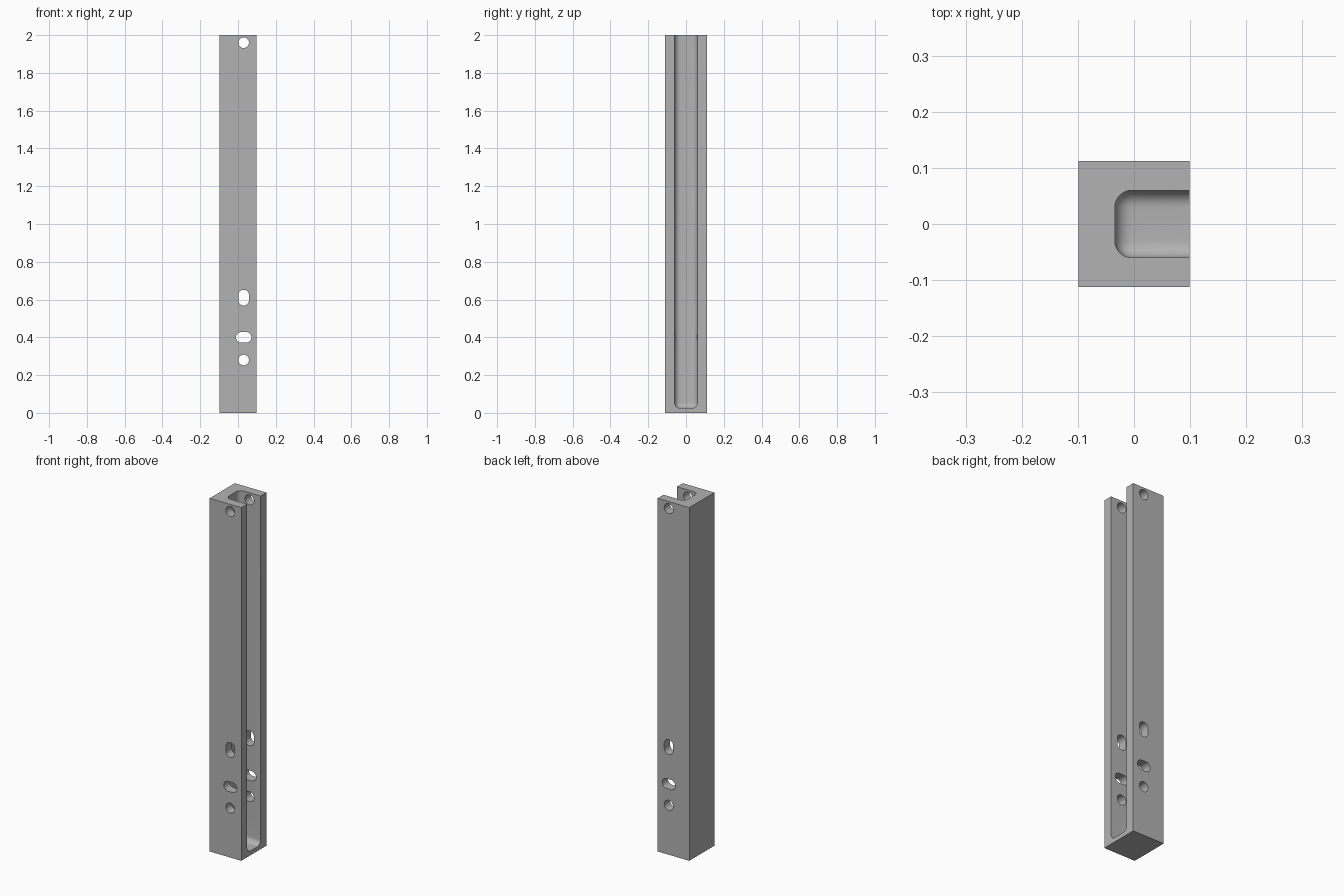
import bpy, bmesh, math
from mathutils import Vector

cube = bpy.data.objects.get("Cube")
if cube:
    bpy.data.objects.remove(cube, do_unlink=True)

WIDTH, DEPTH, HEIGHT = 0.198, 0.224, 2.0
HOLE_X, HOLE_R = 0.03, 0.028

steel = bpy.data.materials.new("plain grey")
steel.use_nodes = True
GREY = (0.45, 0.45, 0.45, 1)
steel.diffuse_color = GREY
steel.node_tree.nodes["Principled BSDF"].inputs["Base Color"].default_value = GREY


def finish(bm, name):
    bmesh.ops.recalc_face_normals(bm, faces=bm.faces)
    mesh = bpy.data.meshes.new(name)
    bm.to_mesh(mesh)
    bm.free()
    mesh.materials.append(steel)
    obj = bpy.data.objects.new(name, mesh)
    bpy.context.collection.objects.link(obj)
    return obj


def box(name, low, high, radius=0):
    """Box between two corners, with optional rounded edges."""
    bm = bmesh.new()
    bmesh.ops.create_cube(bm, size=1)
    low, high = Vector(low), Vector(high)
    for v in bm.verts:
        v.co = (low + high) / 2 + v.co * (high - low)
    if radius:
        bmesh.ops.bevel(bm, geom=bm.edges[:], offset=radius, segments=8,
                        profile=0.5, affect='EDGES')
    return finish(bm, name)


def slot(name, z, half_x=0, half_z=0, steps=32):
    """Round or elongated prism running front to back."""
    bm = bmesh.new()
    ring = []
    for i in range(steps):
        a = 2 * math.pi * (i + 0.5) / steps
        c, s = math.cos(a), math.sin(a)
        ring.append(bm.verts.new((HOLE_X + HOLE_R * c + math.copysign(half_x, c), -DEPTH,
                                  z + HOLE_R * s + math.copysign(half_z, s))))
    face = bm.faces.new(ring)
    out = bmesh.ops.extrude_face_region(bm, geom=[face])
    moved = [g for g in out["geom"] if isinstance(g, bmesh.types.BMVert)]
    bmesh.ops.translate(bm, verts=moved, vec=(0, 2 * DEPTH, 0))
    return finish(bm, name)


# Solid post
post = box("channel_post", (-WIDTH / 2, -DEPTH / 2, 0), (WIDTH / 2, DEPTH / 2, HEIGHT))

# Rounded pocket open at the top and one side, then the bolt holes and slots
cutters = [
    box("pocket_cutter", (-0.034, -0.06, 0.025), (0.3, 0.06, HEIGHT + 0.2), 0.03),
    slot("top_hole_cutter", 1.96),
    slot("upright_slot_cutter", 0.61, half_z=0.014),
    slot("level_slot_cutter", 0.4, half_x=0.013),
    slot("lower_hole_cutter", 0.28),
]
for cutter in cutters:
    mod = post.modifiers.new(cutter.name, 'BOOLEAN')
    mod.operation = 'DIFFERENCE'
    mod.solver = 'EXACT'
    mod.object = cutter
    cutter.hide_render = True

# Bake the cuts and drop the cutters
bpy.context.view_layer.update()
result = bpy.data.meshes.new_from_object(
    post.evaluated_get(bpy.context.evaluated_depsgraph_get()))
post.modifiers.clear()
post.data = result
for cutter in cutters:
    bpy.data.objects.remove(cutter, do_unlink=True)

bpy.ops.object.select_all(action='DESELECT')
post.select_set(True)
bpy.context.view_layer.objects.active = post
bpy.ops.object.shade_smooth_by_angle(angle=math.radians(30))
